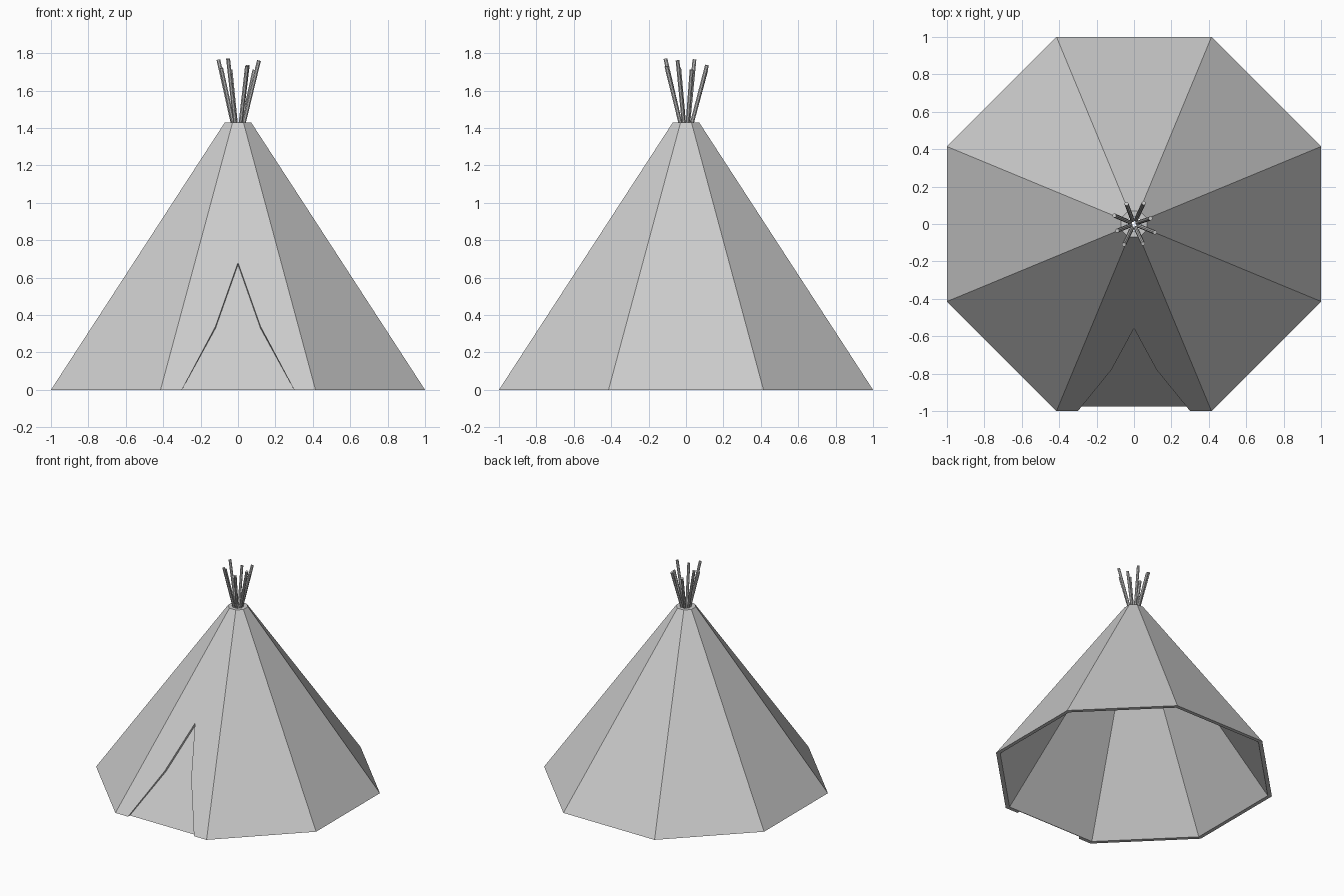
import bpy, bmesh, math
from mathutils import Vector

cube = bpy.data.objects.get("Cube")
if cube:
    bpy.data.objects.remove(cube, do_unlink=True)

SIDES = 8
HEIGHT = 1.43
BASE, TOP = 1.0, 0.07        # distance from the axis to the flat sides
WALL, RECESS = 0.03, 0.025   # horizontal wall thickness and door depth


def make_material(name, rgb):
    mat = bpy.data.materials.new(name)
    mat.use_nodes = True
    mat.diffuse_color = (*rgb, 1)
    mat.node_tree.nodes["Principled BSDF"].inputs["Base Color"].default_value = (*rgb, 1)
    return mat


def make_object(name, bm, mat):
    mesh = bpy.data.meshes.new(name)
    bmesh.ops.recalc_face_normals(bm, faces=bm.faces)
    bm.to_mesh(mesh)
    bm.free()
    mesh.materials.append(mat)
    obj = bpy.data.objects.new(name, mesh)
    bpy.context.collection.objects.link(obj)
    return obj


def ring(bm, apothem, z):
    # Octagon whose first two corners bound the front side, left to right
    r = apothem / math.cos(math.pi / SIDES)
    angles = [math.radians(-112.5) + i * math.tau / SIDES for i in range(SIDES)]
    return [bm.verts.new((r * math.cos(a), r * math.sin(a), z)) for a in angles]


canvas = make_material("canvas grey", (0.6, 0.6, 0.6))
bm = bmesh.new()

# Canvas cover: outer and inner walls joined by rims
outer_low, outer_top = ring(bm, BASE, 0), ring(bm, TOP, HEIGHT)
inner_low, inner_top = ring(bm, BASE - WALL, 0), ring(bm, TOP - WALL, HEIGHT)
for i in range(SIDES):
    j = (i + 1) % SIDES
    bm.faces.new((inner_low[j], inner_low[i], inner_top[i], inner_top[j]))
    bm.faces.new((outer_top[i], outer_top[j], inner_top[j], inner_top[i]))
    if i:
        bm.faces.new((outer_low[i], outer_low[j], outer_top[j], outer_top[i]))
        bm.faces.new((outer_low[j], outer_low[i], inner_low[i], inner_low[j]))

# Door: outline on the sloping front side, set back into the wall
slope = (BASE - TOP) / HEIGHT
inward = Vector((0, 1, -slope)) * RECESS / (1 + slope ** 2)
outline = [(-0.3, 0), (-0.12, 0.34), (0, 0.68), (0.12, 0.34), (0.3, 0)]
edge, back = [], []
for x, z in outline:
    p = Vector((x, -BASE + slope * z, z))
    edge.append(bm.verts.new(p))
    back.append(bm.verts.new(p + (inward if z else Vector((0, RECESS, 0)))))
bm.faces.new(back)
for k in range(len(outline) - 1):
    bm.faces.new((edge[k], edge[k + 1], back[k + 1], back[k]))

# Front side around the door, and its notched lower rim
apex = len(outline) // 2
peak = bm.verts.new((0, -TOP, HEIGHT))
bm.faces.new([outer_low[0]] + edge[:apex + 1] + [peak, outer_top[0]])
bm.faces.new([outer_low[1], outer_top[1], peak] + edge[apex:])
bm.faces.new((outer_low[0], edge[0], back[0], back[-1], edge[-1],
              outer_low[1], inner_low[1], inner_low[0]))
rim = [f for f in bm.faces if peak not in f.verts
       and outer_top[0] in f.verts and outer_top[1] in f.verts]
for f in rim:
    bm.faces.remove(f)
bm.faces.new((outer_top[0], peak, outer_top[1], inner_top[1], inner_top[0]))
loose = [e for e in bm.edges if not e.link_faces]
bmesh.ops.delete(bm, geom=loose, context="EDGES")
make_object("canvas_cover", bm, canvas)

# Poles fanning out of the smoke hole
tips = [(-0.04, 0.108, 1.71), (0.052, 0.112, 1.735), (0.088, 0.03, 1.71),
        (0.112, -0.045, 1.76), (0.048, -0.105, 1.73), (-0.053, -0.11, 1.77),
        (-0.09, -0.036, 1.72), (-0.105, 0.045, 1.765)]
for n, tip in enumerate(tips):
    end = Vector(tip)
    start = Vector((end.x * 0.2, end.y * 0.2, 1.39))
    axis = end - start
    bm = bmesh.new()
    bmesh.ops.create_cone(bm, cap_ends=True, segments=8, radius1=0.011,
                          radius2=0.011, depth=axis.length)
    pole = make_object(f"pole_{n + 1}", bm, canvas)
    pole.location = (start + end) / 2
    pole.rotation_mode = "QUATERNION"
    pole.rotation_quaternion = axis.to_track_quat("Z", "Y")
